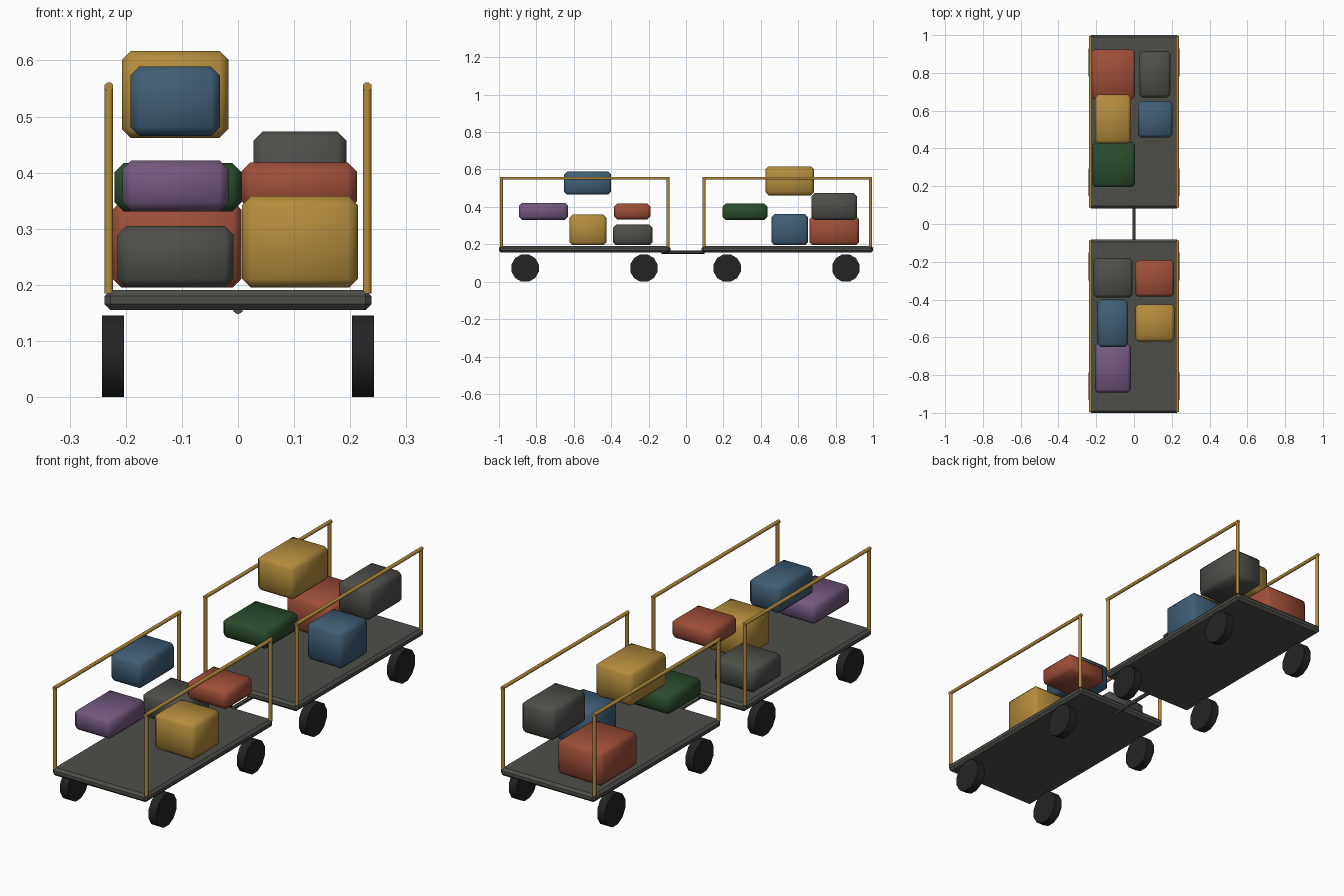
import bpy, bmesh, math
from mathutils import Vector

cube = bpy.data.objects.get("Cube")
if cube:
    bpy.data.objects.remove(cube, do_unlink=True)


def material(name, rgb):
    lin = [((c / 255 + 0.055) / 1.055) ** 2.4 for c in rgb] + [1]
    m = bpy.data.materials.new(name)
    m.use_nodes = True
    m.diffuse_color = lin
    m.node_tree.nodes["Principled BSDF"].inputs["Base Color"].default_value = lin
    return m


MATS = {
    "grey": material("charcoal grey", (78, 78, 73)),
    "yellow": material("ochre yellow", (180, 140, 60)),
    "red": material("brick red", (158, 78, 56)),
    "blue": material("slate blue", (64, 94, 118)),
    "purple": material("dusty purple", (114, 88, 126)),
    "green": material("forest green", (43, 76, 44)),
    "rubber": material("black rubber", (36, 36, 36)),
}


def finish(name, bm, color, angle):
    bmesh.ops.recalc_face_normals(bm, faces=bm.faces[:])
    mesh = bpy.data.meshes.new(name)
    bm.to_mesh(mesh)
    bm.free()
    mesh.materials.append(MATS[color])
    ob = bpy.data.objects.new(name, mesh)
    bpy.context.collection.objects.link(ob)
    bpy.ops.object.select_all(action="DESELECT")
    ob.select_set(True)
    bpy.context.view_layer.objects.active = ob
    bpy.ops.object.shade_smooth_by_angle(angle=math.radians(angle))
    return ob


def box(name, x, y, z, color, bevel, angle=60):
    """Chamfered box from its (min, max) extent on each axis."""
    bm = bmesh.new()
    bmesh.ops.create_cube(bm, size=1)
    for v in bm.verts:
        v.co = Vector([(lo + hi) / 2 + c * (hi - lo)
                       for c, (lo, hi) in zip(v.co, (x, y, z))])
    bmesh.ops.bevel(bm, geom=bm.edges[:], offset=bevel, segments=1, affect="EDGES")
    return finish(name, bm, color, angle)


def rod(bm, a, b, radius, sides, turn=0):
    """Capped prism running from a to b."""
    a, b = Vector(a), Vector(b)
    d = b - a
    made = bmesh.ops.create_cone(bm, cap_ends=True, segments=sides, radius1=radius,
                                 radius2=radius, depth=d.length)["verts"]
    spin = d.to_track_quat("Z", "Y")
    for v in made:
        v.co.rotate(Vector((0, 0, 1)).rotation_difference(Vector((0, 0, 1))))
        x, y = v.co.x, v.co.y
        v.co.x = x * math.cos(turn) - y * math.sin(turn)
        v.co.y = x * math.sin(turn) + y * math.cos(turn)
        v.co = spin @ v.co + (a + b) / 2


# Two carts, each with a deck, side rails and four wheels
CARTS = {"front": (-1.0, -0.083, (-0.86, -0.225)),
         "rear": (0.083, 1.0, (0.22, 0.855))}
WHEEL_R = 0.0755
for cart, (y0, y1, axles) in CARTS.items():
    box(cart + "_deck", (-0.238, 0.238), (y0, y1), (0.155, 0.191), "grey", 0.011, 30)
    for side, s in (("left", 1), ("right", -1)):
        # Rail: two posts joined by a top bar
        bm = bmesh.new()
        x, r, top = s * 0.23, 0.0083, 0.553
        ends = (y0 + 0.013, y1 - 0.013)
        for y in ends:
            rod(bm, (x, y, 0.185), (x, y, top + 0.004), r, 8, math.pi / 8)
        rod(bm, (x, ends[0] - r, top), (x, ends[1] + r, top), r, 8, math.pi / 8)
        finish(f"{cart}_{side}_rail", bm, "yellow", 50)
        # Wheels
        for end, y in zip(("front", "back"), axles):
            bm = bmesh.new()
            rod(bm, (s * 0.203, y, 0.0729), (s * 0.242, y, 0.0729), WHEEL_R, 12,
                math.pi / 12)
            finish(f"{cart}_{side}_{end}_wheel", bm, "rubber", 40)

# Coupling bar between the carts
bm = bmesh.new()
rod(bm, (0, -0.13, 0.157), (0, 0.1, 0.157), 0.0095, 6)
finish("coupling_bar", bm, "grey", 30)

# Luggage: extents on x, y and z
BAGS = [
    ("front_low_case", (-0.215, -0.008), (-0.39, -0.18), (0.195, 0.305), "grey"),
    ("front_small_case", (0.006, 0.212), (-0.385, -0.19), (0.333, 0.418), "red"),
    ("front_high_case", (-0.192, -0.032), (-0.652, -0.4), (0.465, 0.589), "blue"),
    ("front_tall_case", (0.007, 0.214), (-0.622, -0.425), (0.195, 0.358), "yellow"),
    ("front_flat_case", (-0.206, -0.017), (-0.893, -0.632), (0.331, 0.422), "purple"),
    ("rear_large_case", (-0.224, 0.006), (0.66, 0.925), (0.195, 0.35), "red"),
    ("rear_upper_case", (0.028, 0.193), (0.67, 0.915), (0.33, 0.473), "grey"),
    ("rear_high_case", (-0.207, -0.017), (0.425, 0.685), (0.462, 0.617), "yellow"),
    ("rear_tall_case", (0.02, 0.204), (0.458, 0.652), (0.195, 0.362), "blue"),
    ("rear_flat_case", (-0.22, 0.006), (0.195, 0.435), (0.331, 0.417), "green"),
]
for name, x, y, z, color in BAGS:
    box(name, x, y, z, color, 0.016)
